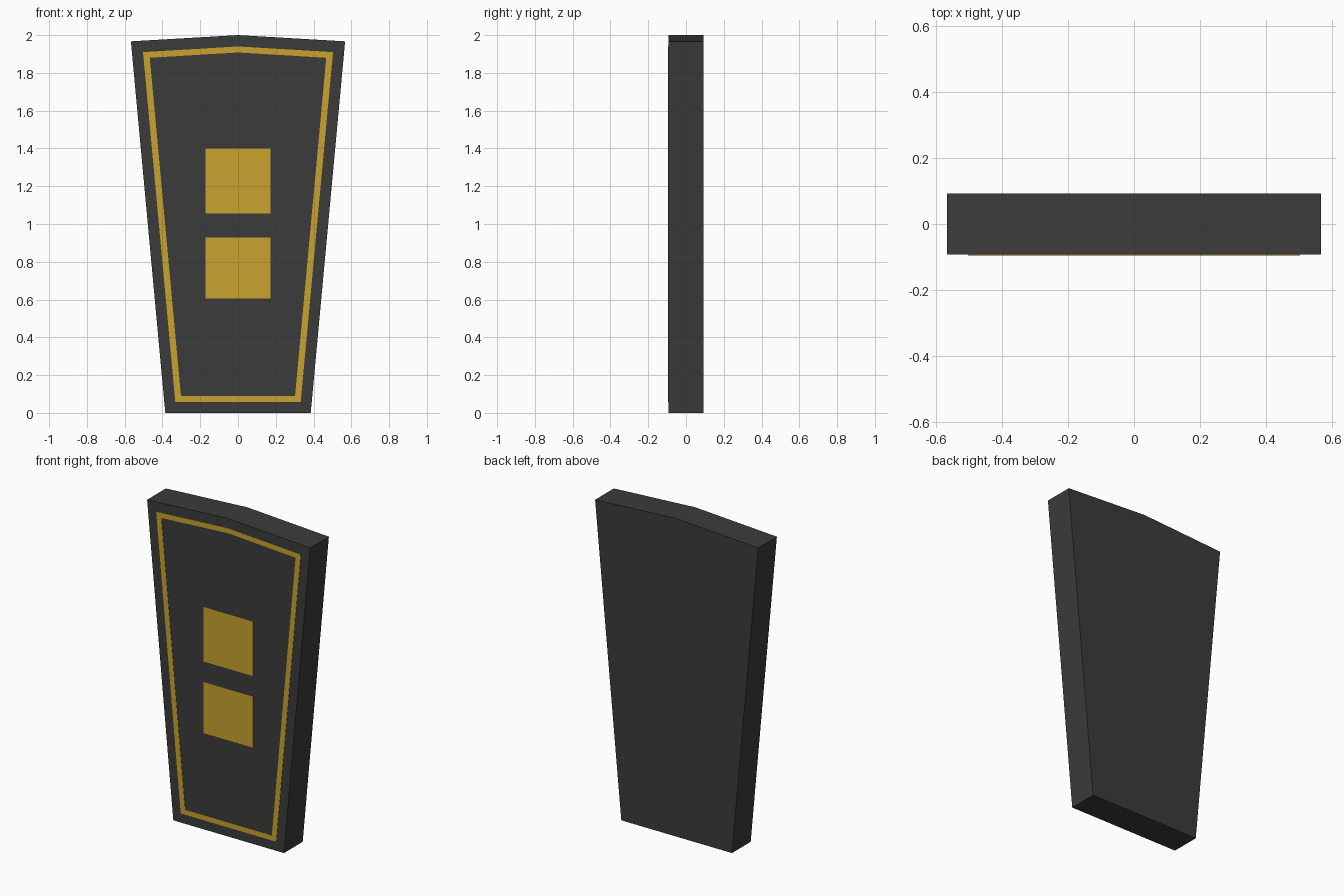
import bpy
import bmesh

cube = bpy.data.objects.get("Cube")
if cube:
    bpy.data.objects.remove(cube, do_unlink=True)

HALF_DEPTH = 0.093
PLATE = 0.002


def material(name, rgb):
    mat = bpy.data.materials.new(name)
    mat.use_nodes = True
    mat.diffuse_color = (*rgb, 1)
    mat.node_tree.nodes["Principled BSDF"].inputs["Base Color"].default_value = (*rgb, 1)
    return mat


def extrude_polygons(name, polygons, front, back, mat):
    """Make a solid from joined front-facing polygons given in x and z."""
    bm = bmesh.new()
    for poly in polygons:
        bm.faces.new([bm.verts.new((x, front, z)) for x, z in poly])
    bmesh.ops.remove_doubles(bm, verts=bm.verts, dist=1e-5)
    caps = bm.faces[:]
    result = bmesh.ops.extrude_face_region(bm, geom=caps, use_keep_orig=True)
    moved = [v for v in result["geom"] if isinstance(v, bmesh.types.BMVert)]
    bmesh.ops.translate(bm, verts=moved, vec=(0, back - front, 0))
    bmesh.ops.recalc_face_normals(bm, faces=bm.faces)
    mesh = bpy.data.meshes.new(name)
    bm.to_mesh(mesh)
    bm.free()
    mesh.materials.append(mat)
    obj = bpy.data.objects.new(name, mesh)
    bpy.context.collection.objects.link(obj)
    return obj


def outline(bottom_x, bottom_z, top_x, top_z, peak_z):
    """Tapered board with a shallow peaked top."""
    return [(-bottom_x, bottom_z), (bottom_x, bottom_z), (top_x, top_z),
            (0, peak_z), (-top_x, top_z)]


charcoal = material("charcoal", (0.044, 0.044, 0.044))
gold = material("gold", (0.584, 0.363, 0.028))

# Tapered slab
extrude_polygons("board", [outline(0.385, 0, 0.567, 1.967, 2.0)],
                 -HALF_DEPTH, HALF_DEPTH, charcoal)

# Thin border set in from the edge
outer = outline(0.332, 0.058, 0.503, 1.910, 1.940)
inner = outline(0.302, 0.090, 0.467, 1.880, 1.908)
ring = []
for i in range(len(outer)):
    j = (i + 1) % len(outer)
    ring.append([outer[i], outer[j], inner[j], inner[i]])
extrude_polygons("border", ring, -HALF_DEPTH - PLATE, -HALF_DEPTH + PLATE, gold)

# Two square badges
for name, low, high in (("upper_square", 1.056, 1.40), ("lower_square", 0.606, 0.928)):
    square = [(-0.172, low), (0.172, low), (0.172, high), (-0.172, high)]
    extrude_polygons(name, [square], -HALF_DEPTH - PLATE, -HALF_DEPTH + PLATE, gold)
